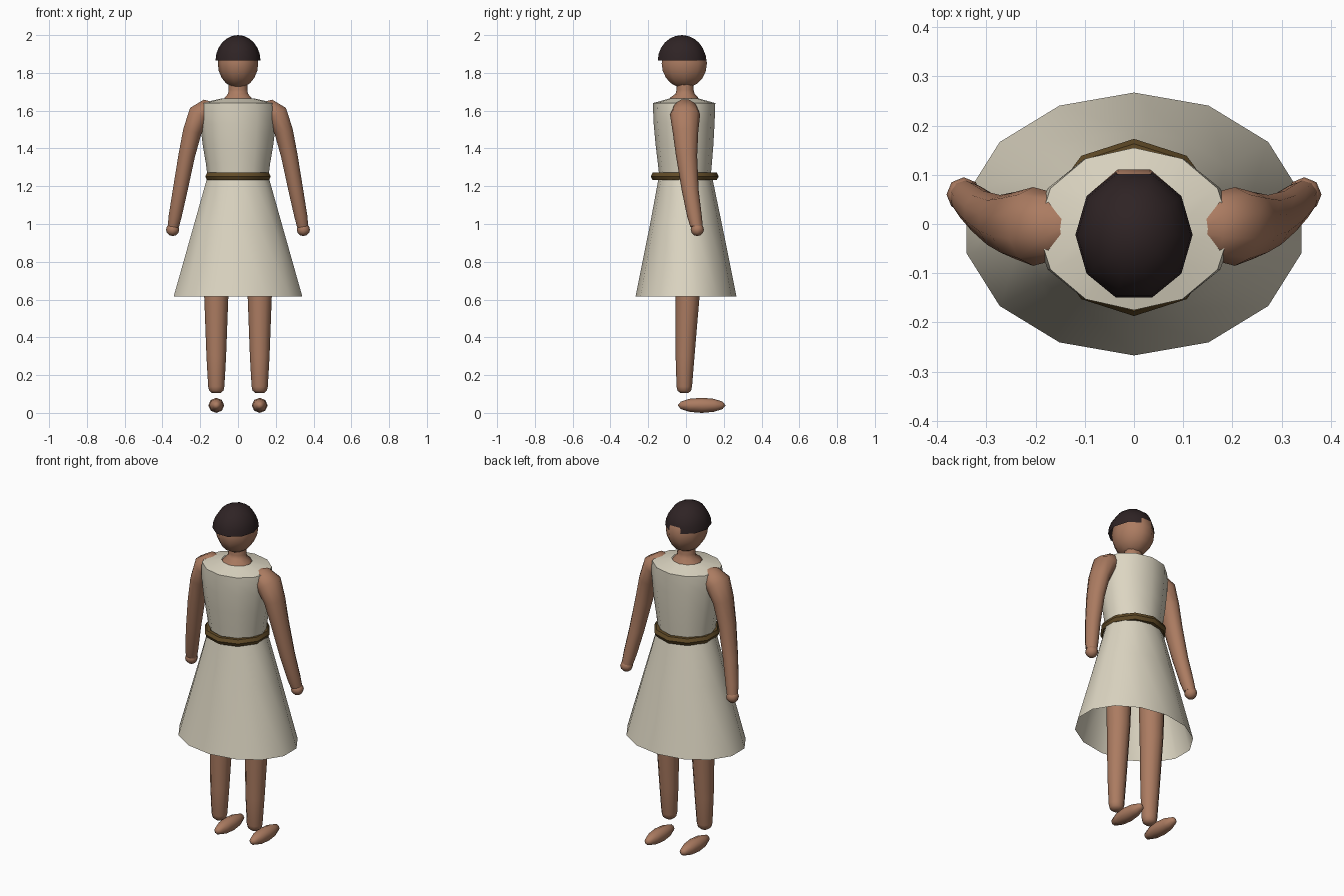
import bpy, bmesh, math
from mathutils import Vector, Matrix

if "Cube" in bpy.data.objects:
    bpy.data.objects.remove(bpy.data.objects["Cube"])


def material(name, rgb):
    m = bpy.data.materials.new(name)
    m.diffuse_color = (*rgb, 1)
    m.use_nodes = True
    m.node_tree.nodes["Principled BSDF"].inputs["Base Color"].default_value = m.diffuse_color
    return m


SKIN = material("skin", (0.41, 0.20, 0.12))
CLOTH = material("cream cloth", (0.72, 0.67, 0.54))
HAIR = material("dark hair", (0.028, 0.017, 0.018))
LEATHER = material("brown leather", (0.12, 0.07, 0.02))


def finish(bm, name, mat):
    bmesh.ops.recalc_face_normals(bm, faces=bm.faces[:])
    me = bpy.data.meshes.new(name)
    bm.to_mesh(me)
    bm.free()
    me.materials.append(mat)
    ob = bpy.data.objects.new(name, me)
    bpy.context.collection.objects.link(ob)
    return ob


def loft(name, mat, stations, sides, caps=True):
    """Tube through stations (x, y, z, radius_across, radius_y)."""
    bm = bmesh.new()
    pts = [Vector(s[:3]) for s in stations]
    rings = []
    for i, s in enumerate(stations):
        t = pts[min(i + 1, len(pts) - 1)] - pts[max(i - 1, 0)]
        across = Vector((t.z, 0, -t.x)).normalized()
        ring = []
        for k in range(sides):
            a = 2 * math.pi * k / sides
            ring.append(bm.verts.new(pts[i] + across * s[3] * math.sin(a)
                                     + Vector((0, s[4] * math.cos(a), 0))))
        rings.append(ring)
    for r0, r1 in zip(rings, rings[1:]):
        for k in range(sides):
            j = (k + 1) % sides
            bm.faces.new((r0[k], r0[j], r1[j], r1[k]))
    if caps:
        bm.faces.new(rings[0])
        bm.faces.new(rings[-1])
    return finish(bm, name, mat)


def ellipsoid(name, mat, centre, radii, sides, rows, tilt=0, cut=False):
    bm = bmesh.new()
    bmesh.ops.create_uvsphere(bm, u_segments=sides, v_segments=rows, radius=1)
    bm.transform(Matrix.Rotation(math.pi / 2, 4, 'Z'))
    if tilt:
        bm.transform(Matrix.Rotation(tilt, 4, 'X'))
    if cut:  # keep the upper half only
        bmesh.ops.bisect_plane(bm, geom=bm.verts[:] + bm.edges[:] + bm.faces[:],
                               plane_co=(0, 0, 0), plane_no=(0, 0, 1), clear_inner=True)
    bm.transform(Matrix.Translation(centre) @ Matrix.Diagonal((*radii, 1)))
    return finish(bm, name, mat)


# Head, hair cap and flared neck
ellipsoid("head", SKIN, (0, -0.009, 1.85), (0.107, 0.126, 0.13), 10, 10)
ellipsoid("hair", HAIR, (0, -0.022, 1.865), (0.119, 0.134, 0.135), 10, 12, cut=True)
loft("neck", SKIN, [(0, -0.01, 1.63, 0.10, 0.09), (0, -0.01, 1.668, 0.075, 0.075),
                    (0, -0.005, 1.69, 0.055, 0.05), (0, -0.005, 1.71, 0.053, 0.045),
                    (0, -0.005, 1.76, 0.05, 0.045)], 10)

# Sleeveless bodice and open flared skirt
loft("bodice", CLOTH, [(0, -0.005, 1.24, 0.16, 0.135), (0, -0.006, 1.32, 0.17, 0.143),
                       (0, -0.008, 1.42, 0.187, 0.153), (0, -0.01, 1.53, 0.2, 0.161),
                       (0, -0.01, 1.60, 0.203, 0.164), (0, -0.01, 1.64, 0.196, 0.165),
                       (0, -0.01, 1.665, 0.085, 0.075)], 12, caps=False)
loft("skirt", CLOTH, [(0, -0.003, 1.26, 0.163, 0.139), (0, 0, 1.0, 0.238, 0.19),
                      (0, 0, 0.617, 0.349, 0.267)], 14, caps=False)

# Belt: ring with a small hexagonal section
bm = bmesh.new()
N, M = 10, 6
ring = []
for i in range(N):
    a = 2 * math.pi * i / N
    row = []
    for j in range(M):
        b = 2 * math.pi * j / M
        d = 0.02 * math.cos(b)
        row.append(bm.verts.new(((0.162 + d) * math.sin(a),
                                 -0.007 + (0.16 + d) * math.cos(a),
                                 1.252 + 0.023 * math.sin(b))))
    ring.append(row)
for i in range(N):
    for j in range(M):
        p, q = ring[i], ring[(i + 1) % N]
        bm.faces.new((p[j], q[j], q[(j + 1) % M], p[(j + 1) % M]))
finish(bm, "belt", LEATHER)

# Limbs, built once per side
ARM = [(0.115, -0.005, 1.615, 0.03, 0.035), (0.16, -0.005, 1.605, 0.06, 0.068),
       (0.205, -0.005, 1.58, 0.063, 0.08), (0.242, -0.003, 1.49, 0.052, 0.068),
       (0.272, 0.003, 1.36, 0.046, 0.056), (0.306, 0.022, 1.18, 0.041, 0.045),
       (0.333, 0.045, 1.04, 0.036, 0.039), (0.343, 0.056, 0.985, 0.031, 0.033)]
LEG = [(0.115, 0.012, 1.0, 0.075, 0.075), (0.115, 0.008, 0.62, 0.064, 0.064),
       (0.115, -0.005, 0.30, 0.052, 0.05), (0.115, -0.009, 0.14, 0.043, 0.041),
       (0.115, -0.009, 0.118, 0.038, 0.036), (0.115, -0.009, 0.105, 0.022, 0.021)]
for side, label in ((-1, "left"), (1, "right")):
    def flip(path):
        return [(side * s[0], *s[1:]) for s in path]
    loft(label + "_arm", SKIN, flip(ARM), 10)
    ellipsoid(label + "_hand", SKIN, (side * 0.346, 0.06, 0.97), (0.035, 0.035, 0.034), 8, 6)
    loft(label + "_leg", SKIN, flip(LEG), 12)
    ellipsoid(label + "_foot", SKIN, (side * 0.115, 0.083, 0.04), (0.042, 0.127, 0.04),
              8, 6, tilt=math.pi / 2)

# Smooth shading with crisp edges kept
for ob in bpy.data.objects:
    ob.select_set(True)
    bpy.context.view_layer.objects.active = ob
bpy.ops.object.shade_smooth_by_angle(angle=math.radians(48))
